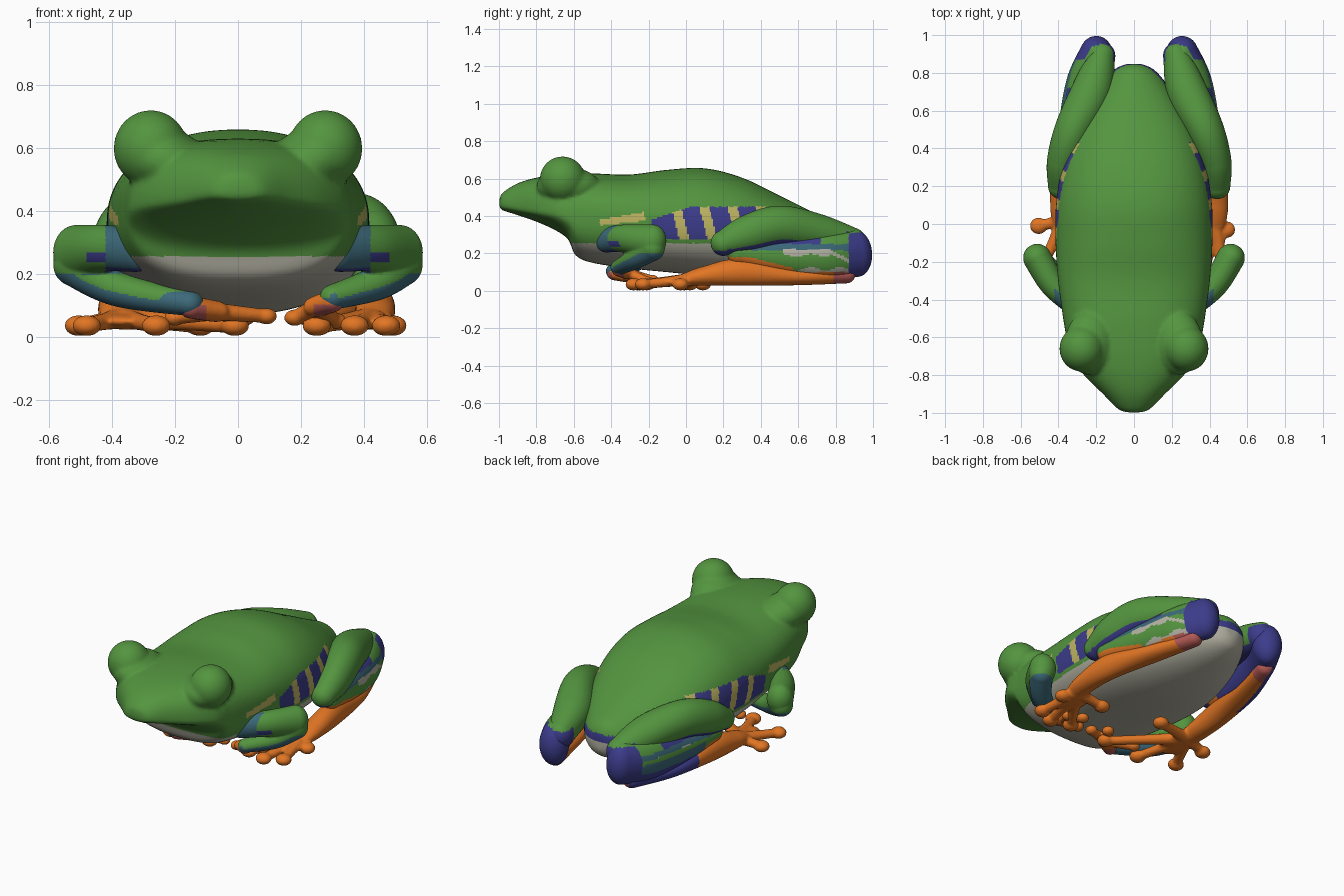
import bpy, bmesh, math
from mathutils import Vector

if "Cube" in bpy.data.objects:
    bpy.data.objects.remove(bpy.data.objects["Cube"])

COLOURS = {
    "green": (.088, .30, .05), "belly_grey": (.46, .45, .37), "indigo": (.045, .045, .26),
    "yellow": (.52, .46, .12), "orange": (.76, .18, .018), "teal": (.045, .14, .19),
    "pink": (.45, .10, .09)}
MATS = []
for n, c in COLOURS.items():
    m = bpy.data.materials.new(n)
    m.diffuse_color = (*c, 1)
    m.use_nodes = True
    m.node_tree.nodes["Principled BSDF"].inputs["Base Color"].default_value = m.diffuse_color
    MATS.append(m)
GREEN, BELLY, BLUE, YELLOW, ORANGE, TEAL, PINK = range(7)


def smooth_path(pts, n):
    """Catmull-Rom resampling of tuples of any length."""
    p = [pts[0]] + list(pts) + [pts[-1]]
    out = []
    for i in range(1, len(p) - 2):
        for k in range(n):
            t = k / n
            out.append([.5 * (2 * b + (c - a) * t + (2 * a - 5 * b + 4 * c - d) * t * t
                              + (3 * b - a - 3 * c + d) * t ** 3)
                        for a, b, c, d in zip(p[i - 1], p[i], p[i + 1], p[i + 2])])
    return out + [list(pts[-1])]


def skin(bm, rings):
    """Skin closed rings and cap the ends."""
    vs = [[bm.verts.new(v) for v in r] for r in rings]
    for a, b in zip(vs, vs[1:]):
        for i in range(len(a)):
            j = (i + 1) % len(a)
            bm.faces.new((a[i], a[j], b[j], b[i]))
    bm.faces.new(vs[0])
    bm.faces.new(vs[-1])


def tube(bm, pts, n=14, seg=32):
    """Limb along points (x, y, z, side radius, up radius) with round ends."""
    path = smooth_path(pts, n)
    pos = [Vector(p[:3]) for p in path]
    rings = []

    def ring(c, t, rs, ru):
        s = t.cross(Vector((0, 0, 1))).normalized()
        u = s.cross(t).normalized()
        rings.append([c + s * rs * math.cos(a) + u * ru * math.sin(a)
                      for a in (2 * math.pi * k / seg for k in range(seg))])

    last = len(path) - 1
    cap = [math.pi / 2 * k / 9 for k in range(1, 9)] + [1.55]
    for i, p in enumerate(path):
        t = (pos[min(i + 1, last)] - pos[max(i - 1, 0)]).normalized()
        r = min(p[3], p[4])
        if i == 0:
            for a in reversed(cap):
                ring(pos[0] - t * r * math.sin(a), t, p[3] * math.cos(a), p[4] * math.cos(a))
        ring(pos[i], t, p[3], p[4])
        if i == last:
            for a in cap:
                ring(pos[i] + t * r * math.sin(a), t, p[3] * math.cos(a), p[4] * math.cos(a))
    skin(bm, rings)


def ball(bm, c, r):
    new = bmesh.ops.create_uvsphere(bm, u_segments=32, v_segments=20, radius=1)["verts"]
    for v in new:
        v.co = Vector([a + b * k for a, b, k in zip(c, r, v.co)])


def finish(name, bm, rule, voxel=0, rounds=4):
    """Optionally fuse the pieces into one skin, then colour faces by a rule."""
    bmesh.ops.recalc_face_normals(bm, faces=bm.faces)
    me = bpy.data.meshes.new(name)
    bm.to_mesh(me)
    ob = bpy.data.objects.new(name, me)
    bpy.context.collection.objects.link(ob)
    if voxel:
        rm = ob.modifiers.new("fuse", 'REMESH')
        rm.mode, rm.voxel_size = 'VOXEL', voxel
        sm = ob.modifiers.new("soften", 'SMOOTH')
        sm.factor, sm.iterations = .5, rounds
        dg = bpy.context.evaluated_depsgraph_get()
        fused = bpy.data.meshes.new_from_object(ob.evaluated_get(dg))
        ob.modifiers.clear()
        bm.clear()
        bm.from_mesh(fused)
    bm.normal_update()
    for f in bm.faces:
        c, n = f.calc_center_median(), f.normal.copy()
        left = c.x < 0
        if left:
            c.x, n.x = -c.x, -n.x
        f.material_index = rule(c, n, left)
        f.smooth = True
    bm.to_mesh(me)
    bm.free()
    for m in MATS:
        me.materials.append(m)


# Body and head: y, half width, top, bottom, widest height, upper and lower roundness
STATIONS = [
    (-.998, .03, .49, .445, .46, 2, 2), (-.98, .085, .525, .43, .45, 2.2, 1.8),
    (-.9, .165, .575, .405, .435, 2.4, 1.7), (-.8, .265, .605, .37, .42, 2.5, 1.7),
    (-.7, .335, .62, .325, .41, 2.5, 1.9), (-.63, .355, .625, .275, .40, 2.5, 2.4),
    (-.59, .36, .627, .19, .40, 2.5, 2.6), (-.5, .375, .628, .15, .40, 2.4, 2.6),
    (-.3, .402, .622, .12, .39, 2.3, 2.5), (-.1, .415, .647, .10, .37, 2.2, 2.5),
    (.1, .413, .655, .08, .35, 2.2, 2.4), (.3, .38, .605, .07, .33, 2.2, 2.3),
    (.5, .31, .51, .08, .30, 2.2, 2.2), (.7, .20, .41, .11, .26, 2, 2),
    (.81, .115, .355, .15, .25, 2, 2), (.848, .04, .30, .20, .25, 2, 2)]


def body_rule(c, n, left):
    y, z = c.y, c.z
    if y > -.64 and z < .255:
        return BELLY
    if y > .72 and z < .30:
        return BLUE
    if -.46 < y < -.22 and .35 + .1 * (y + .46) < z < .38 + .18 * (y + .46):
        return YELLOW
    if -.18 < y < .43 and .275 < z < min(.45, .38 + .35 * (y + .18)):
        k = (y + .03 + .25 * (z - .36)) / .15
        return YELLOW if abs(k - round(k)) < .18 and -.5 < k < 3.4 else BLUE
    return GREEN


bm = bmesh.new()
rings = []
for y, w, zt, zb, zm, eu, el in smooth_path(STATIONS, 12):
    ring = []
    for k in range(120):
        a = 2 * math.pi * k / 120
        c, s = math.cos(a), math.sin(a)
        e = 2 / (eu if s > 0 else el)
        h = zt - zm if s > 0 else zb - zm
        ring.append((w * math.copysign(abs(c) ** e, c), y, zm + h * abs(s) ** e))
    rings.append(ring)
skin(bm, rings)
for s in (1, -1):
    # Eye bulges with brow, fused into the head
    ball(bm, (s * .277, -.66, .597), (.118, .122, .122))
    ball(bm, (s * .235, -.63, .56), (.13, .17, .1))
finish("body", bm, body_rule, .01, 9)


def upper_leg_rule(c, n, left):
    if c.y > .86 and n.z < .45:
        return BLUE
    return BLUE if n.z < -.6 and c.y > .15 else GREEN


def lower_leg_rule(c, n, left):
    y, z = c.y, c.z
    if n.x < -.3 and y > .35 and z < .28:
        return BLUE
    if y > .87:
        return GREEN if n.z > .8 else BLUE
    if left and y > .4 and z < .22:
        return BLUE if z < .135 else TEAL if z < .195 else GREEN
    if z < .1 and y > .79:
        return PINK
    if y < .58 and z < min(.18, .19 - .25 * (y - .3)) or z < .1:
        return ORANGE
    wave = .008 * math.sin(40 * y)
    if .19 + wave < z < .222 and .52 < y < .77 or .1 < z < .118 + wave and .6 < y < .87:
        return BELLY
    if .76 < y < .875 and abs(z - .215 + .5 * (y - .76)) < .01:
        return BELLY
    if z > .25:
        return BLUE if y < .72 and z < .285 else GREEN
    return TEAL if z > .215 and y > .35 else GREEN


def arm_rule(c, n, left):
    x, y, z = c
    if z < .2 and y > -.4 + .5 * max(0, z - .15):
        return TEAL if n.z < -.1 or z < .115 else GREEN
    if x < .42 and n.y < -.1:
        return BLUE if n.x > .72 or n.z < -.8 else TEAL
    return BLUE if x < .48 and .235 < z < .268 and n.y < 0 else GREEN


def foot_rule(c, n, left):
    if left and c.y > .45 and n.x > .2:
        return BLUE
    return PINK if c.y > .79 else ORANGE


def hand_rule(c, n, left):
    near = .1 < c.x < .2 if left else c.x > .24
    return PINK if near and c.y < -.335 and c.z < .1 else ORANGE


# Toe and finger tips differ left to right
TOES = {1: [(.49, -.03), (.47, -.23), (.37, -.28), (.25, -.25), (.25, .02)],
        -1: [(-.505, -.01), (-.48, -.21), (-.26, -.28), (-.01, -.26), (-.12, .09)]}
FINGERS = {1: [(.18, -.27, .06), (.22, -.18, .06), (.31, -.2, .05)],
           -1: [(.09, -.26, .065), (.02, -.2, .06), (-.2, -.24, .06)]}

for s, side in ((1, "right"), (-1, "left")):
    off = -.005 if s > 0 else .05

    def leg(*pts):
        return [(s * (p[0] - off),) + p[1:] for p in pts]

    # Hind leg
    bm = bmesh.new()
    tube(bm, leg((.435, .20, .255, .07, .068), (.425, .33, .305, .086, .1), (.37, .5, .345, .1, .11),
                 (.275, .7, .31, .107, .102), (.222, .89, .255, .073, .082)), 30, 64)
    finish(side + "_upper_leg", bm, upper_leg_rule)
    bm = bmesh.new()
    tube(bm, leg((.42, .28, .2, .06, .062), (.385, .5, .185, .068, .092), (.33, .75, .185, .078, .118),
                 (.25, .912, .2, .083, .125)), 40, 72)
    finish(side + "_lower_leg", bm, lower_leg_rule)
    # Tarsus, webbed foot, toes and pads
    bm = bmesh.new()
    tube(bm, leg((.28, .86, .085, .05, .045), (.36, .6, .075, .064, .045), (.42, .3, .1, .064, .073),
                 (.43, .1, .08, .064, .052), (.42, .0, .06, .06, .036)))
    root = Vector((s * (.42 - off), .02, .06))
    ball(bm, (s * (.40 - off), -.05, .048), (.085, .12, .026))
    for x, y in TOES[s]:
        tip = Vector((x, y, .035))
        mid = root.lerp(tip, .5)
        tube(bm, [(*root, .042, .036), (*mid, .031, .027), (*tip, .028, .025)], 6, 16)
        ball(bm, tip, (.046, .044, .033))
    finish(side + "_foot", bm, foot_rule, .008, 4)
    # Front leg
    bm = bmesh.new()
    tube(bm, [(s * .32, -.43, .275, .055, .07), (s * .43, -.32, .28, .068, .075),
              (s * .512, -.18, .265, .075, .09)], 20, 40)
    wrist = (.3, -.36, .125) if s > 0 else (-.15, -.385, .105)
    mid = (.44, -.275, .17) if s > 0 else (-.38, -.29, .15)
    tube(bm, [(s * .52, -.18, .23, .066, .07), (*mid, .058, .055), (*wrist, .045, .04)], 20, 40)
    finish(side + "_arm", bm, arm_rule, .006, 5)
    # Hand
    bm = bmesh.new()
    palm = Vector((.25, -.31, .095) if s > 0 else (-.07, -.32, .08))
    tube(bm, [(*wrist[:2], wrist[2] - .012, .04, .036), (*palm, .05, .034)], 6, 24)
    for tip in FINGERS[s]:
        tube(bm, [(*palm, .034, .028), (*tip, .025, .022)], 6, 16)
        ball(bm, tip, (.034, .034, .026))
    finish(side + "_hand", bm, hand_rule, .007, 4)
